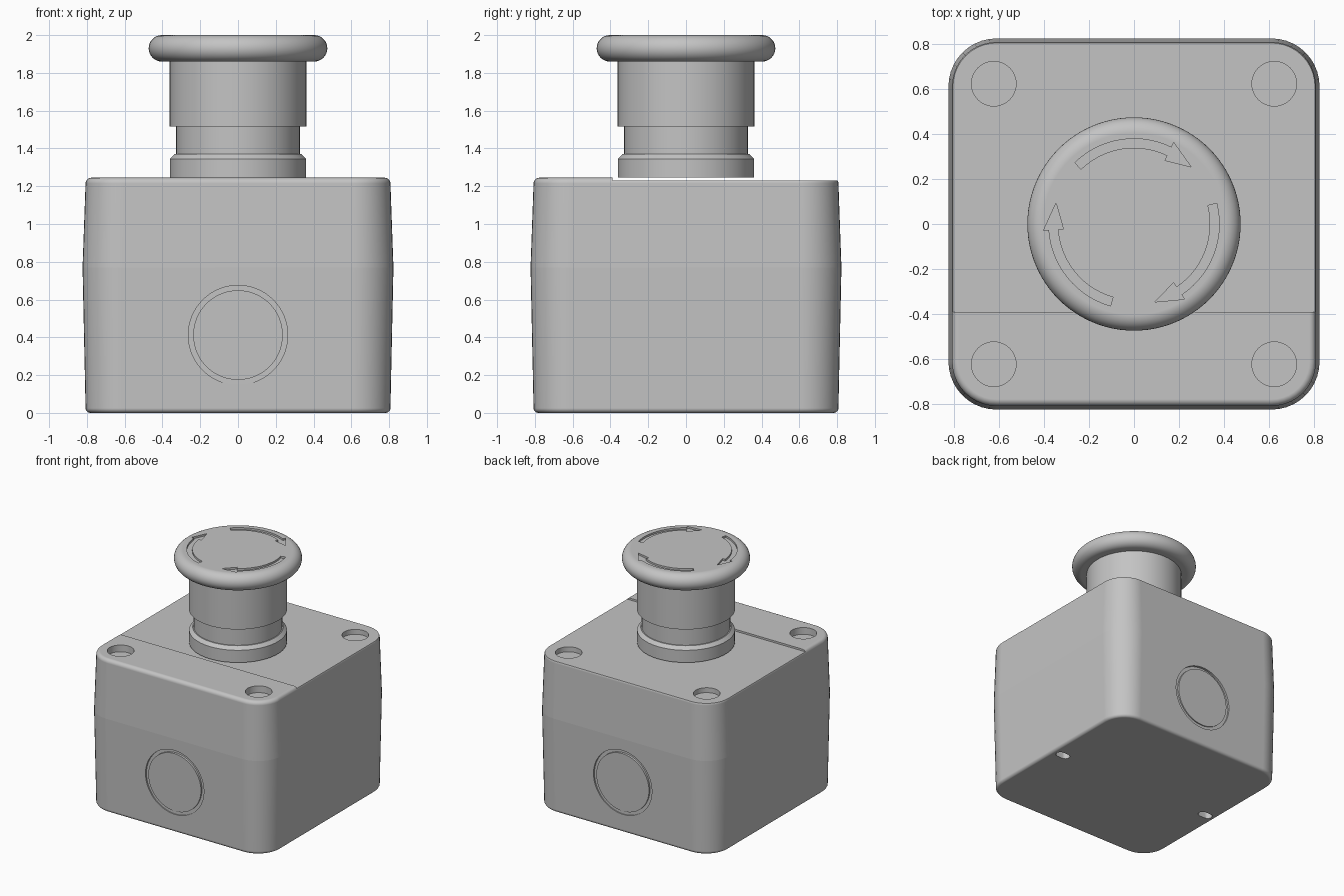
import bpy, bmesh
from math import sin, cos, pi, radians
from mathutils import Matrix

if "Cube" in bpy.data.objects:
    bpy.data.objects.remove(bpy.data.objects["Cube"])

grey = bpy.data.materials.new("plain grey")
grey.use_nodes = True
grey.diffuse_color = (0.55, 0.55, 0.55, 1)
grey.node_tree.nodes["Principled BSDF"].inputs["Base Color"].default_value = (0.55, 0.55, 0.55, 1)


def loft(name, rings, closed=False, matrix=None):
    """Skin a stack of equal-length point rings, capped or joined end to start."""
    bm = bmesh.new()
    loops = [[bm.verts.new(p) for p in ring] for ring in rings]
    pairs = list(zip(loops, loops[1:]))
    if closed:
        pairs.append((loops[-1], loops[0]))
    else:
        bm.faces.new(loops[0])
        bm.faces.new(loops[-1])
    n = len(loops[0])
    for a, b in pairs:
        for i in range(n):
            j = (i + 1) % n
            bm.faces.new((a[i], a[j], b[j], b[i]))
    bmesh.ops.recalc_face_normals(bm, faces=bm.faces)
    if matrix:
        bm.transform(matrix)
    mesh = bpy.data.meshes.new(name)
    bm.to_mesh(mesh)
    bm.free()
    mesh.materials.append(grey)
    obj = bpy.data.objects.new(name, mesh)
    bpy.context.collection.objects.link(obj)
    return obj


def lathe(name, profile, closed=False, matrix=None, steps=96):
    turns = [2 * pi * i / steps for i in range(steps)]
    rings = [[(r * cos(t), r * sin(t), z) for t in turns] for r, z in profile]
    return loft(name, rings, closed, matrix)


def prism(name, outline, low, high):
    return loft(name, [[(x, y, z) for x, y in outline] for z in (low, high)])


def activate(obj):
    bpy.ops.object.select_all(action='DESELECT')
    obj.select_set(True)
    bpy.context.view_layer.objects.active = obj


def carve(obj, cutters):
    activate(obj)
    for cutter in cutters:
        mod = obj.modifiers.new("carve", 'BOOLEAN')
        mod.operation = 'DIFFERENCE'
        mod.solver = 'EXACT'
        mod.object = cutter
        bpy.ops.object.modifier_apply(modifier=mod.name)
        bpy.data.objects.remove(cutter)


def smooth(obj, sharp_height=None):
    activate(obj)
    bpy.ops.object.shade_smooth_by_angle(angle=radians(25))
    if sharp_height:
        verts = obj.data.vertices
        for edge in obj.data.edges:
            if all(abs(verts[v].co.z - sharp_height) < 0.001 for v in edge.vertices):
                edge.use_edge_sharp = True
    mod = obj.modifiers.new("even_normals", 'WEIGHTED_NORMAL')
    mod.keep_sharp = True


# Housing: rounded square, widest at the seam, filleted top and bottom
SEAM, TOP, HALF, CORNER = 0.77, 1.245, 0.807, 0.61


def rounded_square(half, z, steps=10):
    ring = []
    for q, (sx, sy) in enumerate([(1, 1), (-1, 1), (-1, -1), (1, -1)]):
        for i in range(steps + 1):
            t = (q + i / steps) * pi / 2
            r = half - CORNER
            ring.append((sx * CORNER + r * cos(t), sy * CORNER + r * sin(t), z))
    return ring


def fillet(r, steps=5):
    arc = [i / steps * pi / 2 for i in range(steps + 1)]
    return [(HALF - r * (1 - sin(t)), r * (1 - cos(t))) for t in arc]


sections = fillet(0.025) + [(0.823, SEAM)]
sections += [(h, TOP - z) for h, z in reversed(fillet(0.03))]
housing = loft("housing", [rounded_square(h, z) for h, z in sections])

# Lowered rear part of the lid, leaving a raised strip at the front
cutters = [prism("lid_step", [(-1, -0.39), (1, -0.39), (1, 1), (-1, 1)], 1.23, 1.4)]

# Screw wells in the four lid corners
for sx in (-1, 1):
    for sy in (-1, 1):
        place = Matrix.Translation((sx * 0.622, sy * 0.622, 0))
        cutters.append(lathe("screw_well", [(0.099, 1.19), (0.099, 1.4)], matrix=place, steps=48))

# Ring grooves of the cable knockouts, front and back
for side in (-1, 1):
    place = Matrix.Translation((0, side * 0.85, 0.412)) @ Matrix.Rotation(pi / 2, 4, 'X')
    section = [(0.237, -0.048), (0.263, -0.048), (0.263, 0.048), (0.237, 0.048)]
    cutters.append(lathe("knockout_groove", section, True, place))

# Mounting slots with round ends underneath
for side in (-1, 1):
    outline = []
    for end in (1, -1):
        for i in range(9):
            t = -pi / 2 + i * pi / 8
            outline.append((side * 0.71 + end * (0.025 + 0.035 * cos(t)), end * 0.035 * sin(t)))
    cutters.append(prism("mounting_slot", outline, -0.1, 0.08))

carve(housing, cutters)
smooth(housing, SEAM)

# Collar, neck and sleeve carrying the button
stem = lathe("button_stem", [(0.361, 1.245), (0.361, 1.345), (0.335, 1.37), (0.327, 1.37),
                             (0.327, 1.515), (0.362, 1.515), (0.362, 1.87)])
smooth(stem)

# Mushroom button with a fully rounded rim
rim = [-pi / 2 + i * pi / 16 for i in range(17)]
button = lathe("push_button", [(0.403 + 0.07 * cos(t), 1.93 + 0.07 * sin(t)) for t in rim])


# Three engraved clockwise release arrows
def arrow(middle):
    def at(r, degrees):
        t = radians(middle + degrees)
        return (r * cos(t), r * sin(t))
    sweep = [44 - i * 5 for i in range(15)]
    outer = [at(0.378, d) for d in sweep]
    inner = [at(0.338, d) for d in reversed(sweep)]
    head = [at(0.402, -26), at(0.358, -45), at(0.314, -26)]
    return prism("release_arrow", outer + head + inner, 1.985, 2.1)


carve(button, [arrow(m) for m in (90, 210, 330)])
smooth(button)
